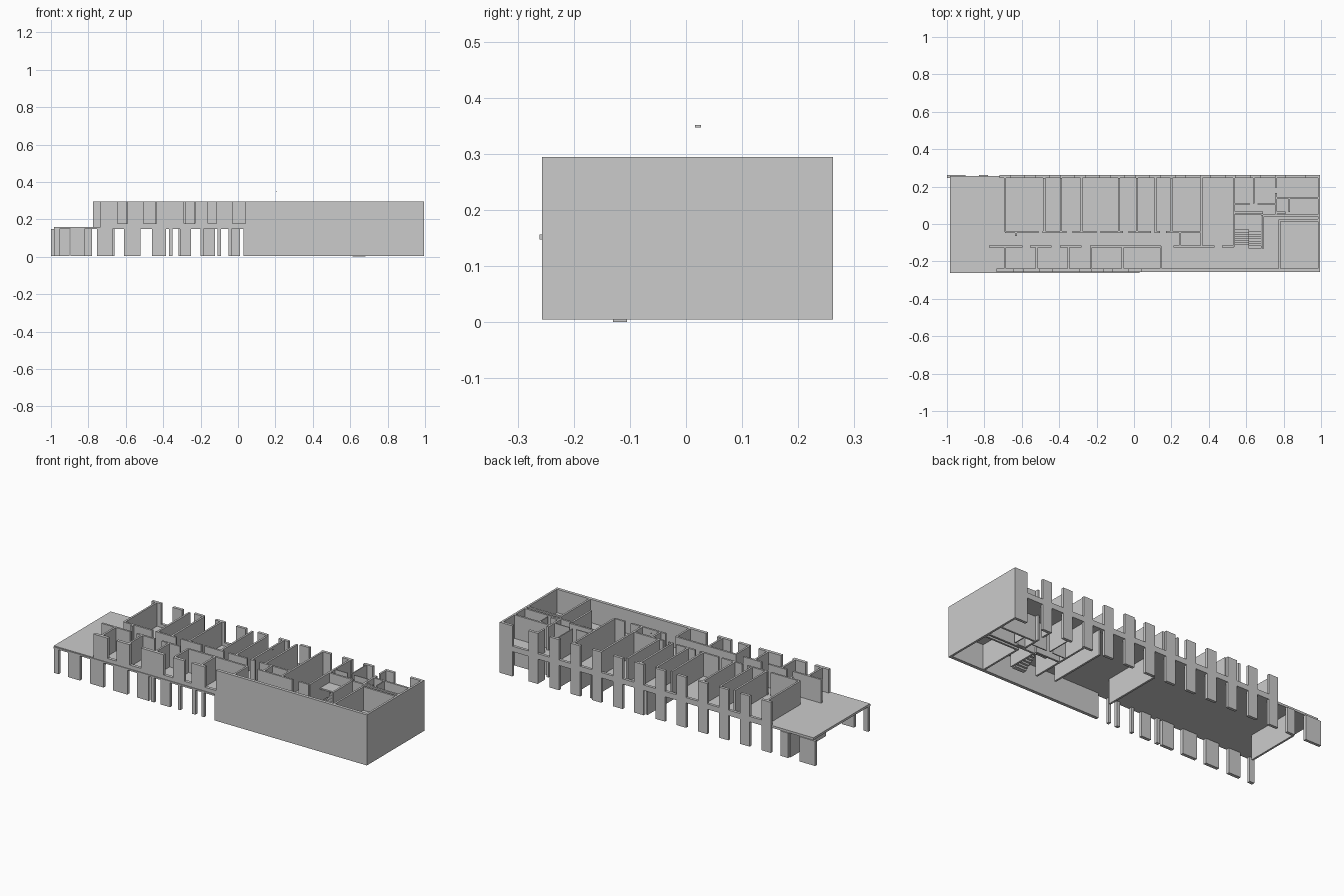
import bpy, bmesh
from mathutils import Matrix, Vector

if "Cube" in bpy.data.objects:
    bpy.data.objects.remove(bpy.data.objects["Cube"])

T = 0.011                      # partition thickness
LOW, SLAB, FLOOR, TOP = 0.005, 0.147, 0.16, 0.294
SILL = 0.178
YF, YB, XR = -0.257, 0.262, 0.995


def boxes(name, items):
    """One object made of axis-aligned boxes (x0, x1, y0, y1, z0, z1)."""
    bm = bmesh.new()
    for x0, x1, y0, y1, z0, z1 in items:
        m = Matrix.Translation(Vector((x0 + x1, y0 + y1, z0 + z1)) / 2)
        m = m @ Matrix.Diagonal((x1 - x0, y1 - y0, z1 - z0, 1))
        bmesh.ops.create_cube(bm, size=1, matrix=m)
    me = bpy.data.meshes.new(name)
    bm.to_mesh(me)
    bm.free()
    ob = bpy.data.objects.new(name, me)
    bpy.context.collection.objects.link(ob)
    return ob


def wall_x(y, spans, z0, z1, t=T):
    return [(a, b, y - t / 2, y + t / 2, z0, z1) for a, b in spans]


def wall_y(xs, y0, y1, z0, z1, t=T):
    return [(x - t / 2, x + t / 2, y0, y1, z0, z1) for x in xs]


# Floor slab, left open around the stairwell
boxes("floor_slab", [
    (-0.985, 0.535, YF, 0.256, SLAB, FLOOR),
    (0.685, XR, YF, 0.256, SLAB, FLOOR),
    (0.535, 0.685, YF, -0.12, SLAB, FLOOR),
    (0.535, 0.685, 0.045, 0.256, SLAB, FLOOR)])

# Right end wall
boxes("right_wall", [(0.983, XR, YF, YB, LOW, SLAB), (0.983, XR, YF, YB, SLAB, TOP)])

# Front facade: piers, then a long solid wall
low_front = [(-0.985, -0.955), (-0.895, -0.82), (-0.755, -0.67), (-0.61, -0.52),
             (-0.46, -0.385), (-0.37, -0.35), (-0.31, -0.25), (-0.2, -0.185),
             (-0.11, -0.09), (-0.05, -0.035), (0.03, 0.983)]
boxes("front_lower_piers", wall_x(-0.248, low_front, LOW, SLAB, 0.018))
up_front = [(-0.735, -0.645), (-0.59, -0.505), (-0.435, -0.29), (-0.23, -0.16),
            (-0.115, -0.03), (0.04, 0.983)]
boxes("front_upper_piers", wall_x(-0.248, up_front, SILL, TOP, 0.018))
boxes("front_sill", wall_x(-0.248, [(-0.735, 0.983)], FLOOR, SILL, 0.018))
boxes("slab_edge_trim", [(-0.985, 0.03, -0.261, YF, SLAB, 0.156)])

# Back facade: regular piers with a band between the storeys
piers = [(-0.69 + 0.134 * k - 0.03, -0.69 + 0.134 * k + 0.03) for k in range(12)]
piers.append((0.915, 0.983))
boxes("back_upper_piers", wall_x(0.254, piers, SILL, TOP, 0.016))
boxes("back_lower_piers",
      wall_x(0.254, [(-1.0, -0.9), (-0.83, -0.78)] + piers, LOW, SLAB, 0.016))
boxes("back_band", wall_x(0.254, [(-0.72, 0.983)], SLAB, SILL, 0.016))

# Upper rooms on the back side
boxes("back_room_partitions",
      wall_y([-0.69, -0.48, -0.39, -0.28, -0.08, 0.015, 0.115, 0.2], -0.04, 0.247, FLOOR, TOP)
      + wall_y([0.36], -0.115, 0.247, FLOOR, TOP)
      + wall_y([0.245], -0.115, -0.045, FLOOR, TOP)
      + wall_y([-0.63], -0.065, -0.04, FLOOR, TOP))

# Corridor walls with door gaps
boxes("corridor_back_wall", wall_x(-0.042, [
    (-0.69, -0.51), (-0.49, -0.36), (-0.33, -0.2), (-0.18, -0.06),
    (-0.03, 0.09), (0.11, 0.14), (0.17, 0.36)], FLOOR, TOP))
boxes("corridor_front_wall", wall_x(-0.12, [
    (-0.775, -0.595), (-0.555, -0.44), (-0.395, -0.28), (-0.235, 0.145),
    (0.21, 0.43), (0.47, 0.535)], FLOOR, TOP))
boxes("front_room_partitions",
      wall_y([-0.69, -0.52, -0.35, -0.23, -0.06, 0.145], -0.24, -0.12, FLOOR, TOP))

# Service core at the right end, repeated on both storeys
for level, (z0, z1) in {"lower": (LOW, SLAB), "upper": (FLOOR, TOP)}.items():
    boxes(level + "_core_walls",
          wall_y([0.535], -0.12, 0.247, z0, z1)
          + wall_y([0.64], 0.11, 0.247, z0, z1, 0.006)
          + wall_y([0.69], -0.13, 0.047, z0, z1)
          + wall_y([0.76], 0.195, 0.247, z0, z1)
          + wall_y([0.76], 0.05, 0.165, z0, z1)
          + wall_y([0.83], 0.065, 0.14, z0, z1, 0.006)
          + wall_y([0.777], -0.24, 0.025, z0, z1)
          + wall_x(0.107, [(0.535, 0.62), (0.66, 0.76)], z0, z1, 0.006)
          + wall_x(0.06, [(0.535, 0.69), (0.76, 0.81)], z0, z1)
          + wall_x(0.045, [(0.69, 0.983)], z0, z1)
          + wall_x(0.02, [(0.777, 0.983)], z0, z1)
          + wall_x(0.14, [(0.76, 0.983)], z0, z1))

# Lower cross walls under the open floor
boxes("lower_cross_walls",
      wall_y([0.43, 0.075], -0.1, 0.247, LOW, SLAB) + wall_y([-0.83], -0.07, 0.247, LOW, SLAB))

# Switchback stair: up towards the back, landing, then up towards the front
N, RISE = 8, 0.01
steps = [(0.613, 0.683, -0.13 + 0.0125 * i, -0.1175 + 0.0125 * i,
          max(0, RISE * (i - 1)), RISE * (i + 1)) for i in range(N)]
steps.append((0.541, 0.683, -0.03, 0.05, 0.072, 0.08))
steps += [(0.541, 0.613, -0.0425 - 0.0115 * i, -0.03 - 0.0115 * i,
           0.08 + RISE * (i - 1), 0.08 + RISE * (i + 1)) for i in range(N)]
boxes("stair_flights", steps)
boxes("upper_stair_flight", [(a, b, c, d, e + FLOOR, f + FLOOR)
                             for a, b, c, d, e, f in steps[:N + 1]])

# Small loose sliver above the roof line
boxes("roof_sliver", [(0.203, 0.206, 0.016, 0.027, 0.347, 0.351)])
